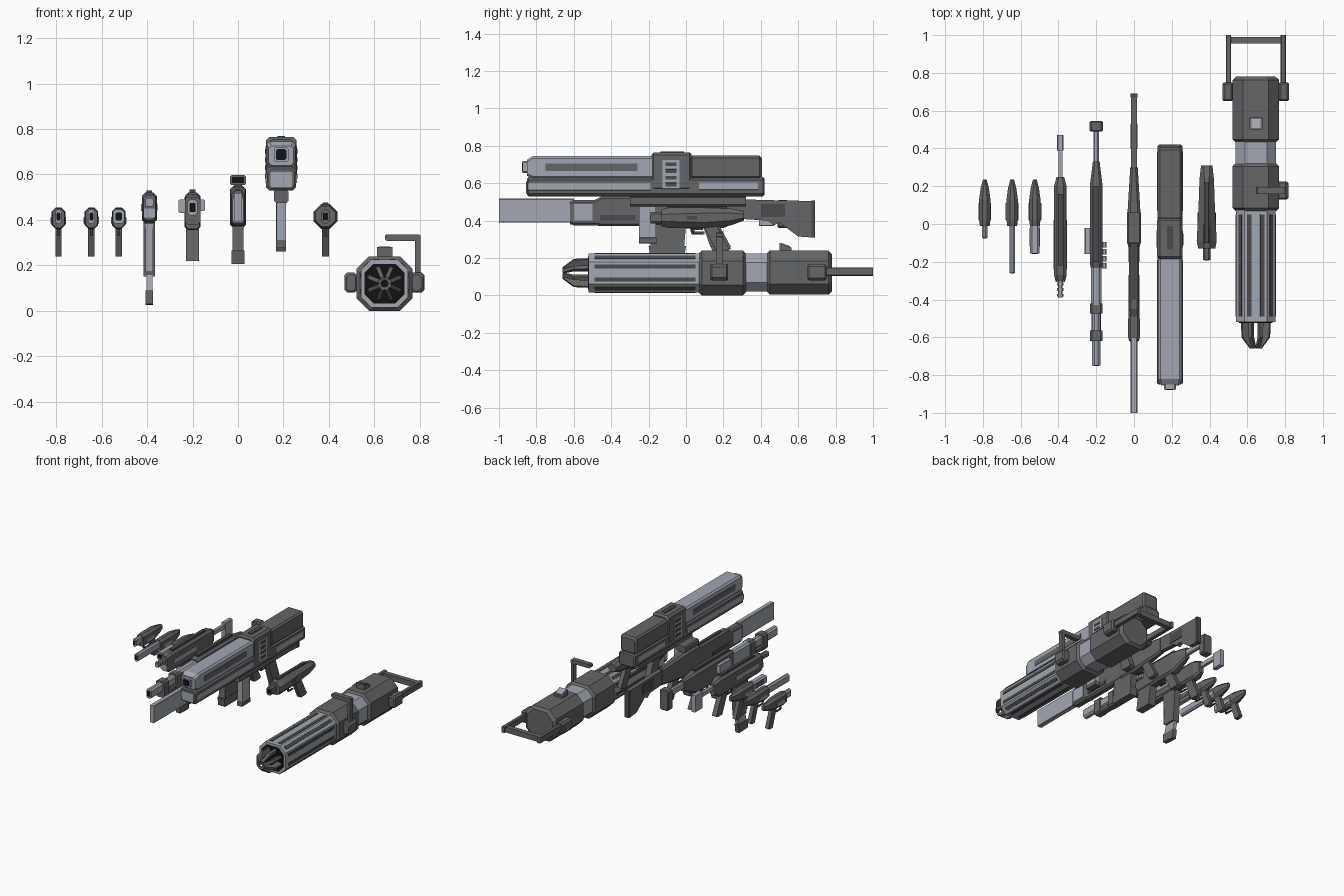
import bpy, bmesh, math
from mathutils import Matrix, Vector


def material(name, c):
    m = bpy.data.materials.new(name)
    m.diffuse_color = (*c, 1)
    return m


DARK = material("gunmetal", (0.13, 0.132, 0.136))
MID = material("dark_trim", (0.07, 0.071, 0.075))
LIGHT = material("light_steel", (0.36, 0.385, 0.44))
BLACK = material("black_bore", (0.006, 0.006, 0.007))


def finish(name, bm, mat):
    bmesh.ops.recalc_face_normals(bm, faces=bm.faces)
    me = bpy.data.meshes.new(name)
    bm.to_mesh(me)
    bm.free()
    me.materials.append(mat)
    ob = bpy.data.objects.new(name, me)
    bpy.context.collection.objects.link(ob)
    return ob


def loft(name, cx, stations, mat):
    """Chamfered rectangles (y, half width, z0, z1, chamfer) joined along y."""
    bm = bmesh.new()
    rings = []
    for y, w, a, b, c in stations:
        c = max(min(c, w * 0.95, (b - a) * 0.48), 0.0005)
        pts = [(-w + c, a), (w - c, a), (w, a + c), (w, b - c),
               (w - c, b), (-w + c, b), (-w, b - c), (-w, a + c)]
        rings.append([bm.verts.new((cx + x, y, z)) for x, z in pts])
    for r, s in zip(rings, rings[1:]):
        for i in range(8):
            bm.faces.new((r[i], r[(i + 1) % 8], s[(i + 1) % 8], s[i]))
    bm.faces.new(rings[0])
    bm.faces.new(rings[-1])
    return finish(name, bm, mat)


def box(name, x, w, y0, y1, z0, z1, mat, c=0.0):
    return loft(name, x, [(y0, w, z0, z1, c), (y1, w, z0, z1, c)], mat)


def hull(name, x, w, y0, y1, z0, z1, c, mat, e=0.012):
    """Long chamfered box with softened ends."""
    return loft(name, x, [(y0, w - e, z0 + e, z1 - e, c), (y0 + e, w, z0, z1, c),
                          (y1 - e, w, z0, z1, c), (y1, w - e, z0 + e, z1 - e, c)], mat)


def profile(name, x, w, pts, mat):
    """Side outline (y, z) extruded across x."""
    bm = bmesh.new()
    f = bm.faces.new([bm.verts.new((x - w, y, z)) for y, z in pts])
    r = bmesh.ops.extrude_face_region(bm, geom=[f])
    bmesh.ops.translate(bm, vec=(2 * w, 0, 0),
                        verts=[v for v in r["geom"] if isinstance(v, bmesh.types.BMVert)])
    return finish(name, bm, mat)


def side_plates(name, x, w, y0, y1, z0, z1, mat):
    for s in (-1, 1):
        box(name, x + s * w, 0.003, y0, y1, z0, z1, mat)


def grip(name, x, w, y, z0, z1, mat=DARK, depth=0.07, lean=0.07):
    profile(name, x, w, [(y, z1), (y + depth, z1), (y + depth + lean, z0 + 0.01),
                         (y + depth + lean - 0.015, z0), (y + lean, z0)], mat)


def trigger(x, y, z):
    profile("trigger_guard", x, 0.006, [(y - 0.07, z), (y - 0.06, z - 0.035), (y, z - 0.035),
            (y, z - 0.028), (y - 0.054, z - 0.028), (y - 0.06, z)], MID)


# Three small pistols with different barrels: x, muzzle y, barrel half width
for x, muzzle, bw in ((-0.79, -0.075, 0.014), (-0.645, -0.26, 0.015), (-0.525, -0.155, 0.025)):
    loft("pistol_body", x, [(-0.01, 0.026, 0.365, 0.45, 0.015), (0.02, 0.03, 0.36, 0.455, 0.018),
         (0.13, 0.03, 0.365, 0.455, 0.018), (0.19, 0.022, 0.38, 0.445, 0.015),
         (0.235, 0.01, 0.395, 0.435, 0.008)], DARK)
    box("pistol_barrel", x, bw, muzzle, 0.0, 0.385, 0.445, LIGHT, 0.01)
    box("pistol_bore", x, bw * 0.6, muzzle - 0.003, muzzle + 0.001, 0.398, 0.432, BLACK, 0.005)
    box("pistol_shroud", x, 0.034, 0.02, 0.11, 0.375, 0.42, LIGHT, 0.01)
    grip("pistol_grip", x, 0.014, 0.09, 0.24, 0.38, depth=0.05, lean=0.05)
    trigger(x, 0.09, 0.365)
    if bw > 0.02:
        box("pistol_band", x, 0.028, -0.12, -0.02, 0.40, 0.43, DARK)

# Submachine gun
X = -0.39
loft("smg_body", X, [(-0.3, 0.026, 0.40, 0.51, 0.012), (-0.27, 0.033, 0.385, 0.52, 0.015),
     (0.2, 0.033, 0.385, 0.52, 0.015), (0.25, 0.02, 0.41, 0.50, 0.012)], DARK)
box("smg_sight_rail", X, 0.012, -0.22, 0.16, 0.515, 0.53, MID)
side_plates("smg_side_panel", X, 0.033, -0.24, 0.02, 0.44, 0.47, LIGHT)
box("smg_front_plate", X, 0.026, -0.306, -0.29, 0.41, 0.45, LIGHT, 0.005)
box("smg_barrel", X, 0.012, -0.39, -0.29, 0.465, 0.49, LIGHT, 0.006)
for i in range(3):
    box("smg_barrel_ring", X, 0.018, -0.385 + i * 0.03, -0.37 + i * 0.03, 0.458, 0.497, LIGHT, 0.008)
profile("smg_magazine_well", X, 0.025, [(-0.13, 0.40), (0.0, 0.40), (-0.02, 0.15), (-0.11, 0.15)], DARK)
box("smg_magazine_face", X, 0.016, -0.134, -0.11, 0.17, 0.39, LIGHT)
profile("smg_magazine", X, 0.013, [(-0.11, 0.16), (-0.02, 0.16), (-0.04, 0.08), (-0.13, 0.08)], LIGHT)
profile("smg_magazine_foot", X, 0.016, [(-0.14, 0.09), (-0.03, 0.09), (-0.04, 0.025), (-0.14, 0.03)], DARK)
grip("smg_grip", X, 0.018, 0.09, 0.24, 0.40)
trigger(X, 0.09, 0.385)
box("smg_stock_rod", X, 0.011, 0.24, 0.40, 0.45, 0.48, LIGHT)
box("smg_butt", X, 0.017, 0.39, 0.47, 0.37, 0.495, LIGHT, 0.005)

# Assault rifle
X = -0.2
loft("rifle_body", X, [(-0.23, 0.03, 0.36, 0.51, 0.012), (-0.2, 0.034, 0.355, 0.52, 0.015),
     (0.2, 0.034, 0.36, 0.52, 0.015), (0.33, 0.018, 0.42, 0.50, 0.01)], DARK)
box("rifle_top_rail", X, 0.014, -0.2, 0.2, 0.515, 0.533, MID)
box("rifle_handguard", X, 0.027, -0.43, -0.22, 0.385, 0.50, LIGHT, 0.012)
box("rifle_barrel", X, 0.022, -0.75, -0.42, 0.42, 0.49, LIGHT, 0.012)
box("rifle_bore", X, 0.014, -0.753, -0.749, 0.435, 0.475, BLACK)
for y in (-0.62, -0.475):
    box("rifle_barrel_clamp", X, 0.034, y, y + 0.055, 0.38, 0.50, DARK, 0.012)
box("rifle_under_barrel", X, 0.026, -0.62, -0.42, 0.38, 0.42, DARK, 0.008)
box("rifle_side_box", X - 0.045, 0.016, -0.16, -0.02, 0.43, 0.49, LIGHT, 0.004)
for i in range(4):
    box("rifle_side_shell", X + 0.043, 0.012, -0.235 + i * 0.037, -0.207 + i * 0.037, 0.44, 0.49, LIGHT, 0.006)
profile("rifle_magazine", X, 0.028, [(-0.16, 0.37), (-0.03, 0.37), (-0.05, 0.22), (-0.18, 0.22)], DARK)
grip("rifle_grip", X, 0.02, 0.1, 0.24, 0.38)
trigger(X, 0.1, 0.36)
box("rifle_stock_tube", X, 0.014, 0.32, 0.5, 0.44, 0.485, LIGHT, 0.006)
hull("rifle_butt", X, 0.036, 0.49, 0.545, 0.36, 0.51, 0.01, DARK, 0.006)

# Long sniper rifle
X = 0.0
box("sniper_barrel", X, 0.018, -1.0, -0.6, 0.39, 0.518, LIGHT, 0.004)
box("sniper_bore", X, 0.01, -1.0, -0.997, 0.43, 0.49, BLACK)
loft("sniper_handguard", X, [(-0.62, 0.026, 0.385, 0.50, 0.01), (-0.6, 0.03, 0.375, 0.51, 0.012),
     (-0.49, 0.03, 0.375, 0.51, 0.012), (-0.45, 0.027, 0.37, 0.53, 0.012),
     (-0.1, 0.027, 0.37, 0.53, 0.012)], DARK)
box("sniper_front_plate", X, 0.022, -0.626, -0.61, 0.39, 0.495, LIGHT)
side_plates("sniper_front_panel", X, 0.030, -0.6, -0.5, 0.40, 0.49, LIGHT)
side_plates("sniper_slot", X, 0.027, -0.46, -0.27, 0.40, 0.43, MID)
box("sniper_top_slot", X, 0.011, -0.4, -0.1, 0.525, 0.537, MID)
loft("sniper_receiver", X, [(-0.12, 0.03, 0.37, 0.54, 0.012), (-0.1, 0.036, 0.365, 0.55, 0.015),
     (0.03, 0.036, 0.365, 0.55, 0.015), (0.3, 0.02, 0.40, 0.52, 0.012)], DARK)
box("sniper_scope", X, 0.036, -0.1, 0.06, 0.553, 0.597, DARK, 0.008)
box("sniper_scope_lens", X, 0.026, -0.104, -0.1, 0.562, 0.588, BLACK)
box("sniper_scope_mount", X, 0.018, -0.07, 0.03, 0.54, 0.557, MID)
profile("sniper_magazine", X, 0.025, [(-0.18, 0.38), (0.0, 0.38), (-0.01, 0.26), (-0.19, 0.26)], DARK)
profile("sniper_magazine_foot", X, 0.028, [(-0.2, 0.265), (0.0, 0.265), (-0.01, 0.205), (-0.19, 0.205)], DARK)
grip("sniper_grip", X, 0.018, 0.1, 0.25, 0.39)
trigger(X, 0.1, 0.37)
profile("sniper_stock", X, 0.016, [(0.28, 0.515), (0.42, 0.51), (0.67, 0.505), (0.67, 0.31), (0.6, 0.315),
        (0.5, 0.39), (0.47, 0.375), (0.44, 0.40), (0.28, 0.41)], DARK)
box("sniper_butt_pad", X, 0.018, 0.67, 0.69, 0.31, 0.508, MID)
side_plates("sniper_stock_panel", X, 0.016, 0.40, 0.53, 0.42, 0.49, MID)

# Heavy launcher
X = 0.19
loft("launcher_front_shell", X, [(-0.85, 0.055, 0.64, 0.725, 0.012), (-0.82, 0.063, 0.625, 0.745, 0.012),
     (-0.18, 0.063, 0.625, 0.745, 0.012)], LIGHT)
side_plates("launcher_groove", X, 0.063, -0.75, -0.26, 0.665, 0.705, DARK)
box("launcher_muzzle", X, 0.032, -0.875, -0.84, 0.655, 0.72, LIGHT, 0.008)
box("launcher_bore", X, 0.023, -0.878, -0.874, 0.664, 0.711, BLACK, 0.006)
hull("launcher_centre_block", X, 0.067, -0.185, 0.03, 0.56, 0.765, 0.014, DARK)
side_plates("launcher_vent_frame", X, 0.067, -0.125, -0.035, 0.57, 0.725, LIGHT)
for i in range(4):
    side_plates("launcher_vent_slot", X, 0.069, -0.11, -0.05, 0.583 + i * 0.036, 0.603 + i * 0.036, MID)
box("launcher_top_slot", X, 0.016, -0.135, -0.01, 0.762, 0.77, MID)
hull("launcher_rear_shell", X, 0.065, 0.02, 0.405, 0.625, 0.747, 0.012, DARK)
hull("launcher_lower_rail", X, 0.066, -0.85, 0.42, 0.53, 0.632, 0.014, DARK, 0.008)
side_plates("launcher_front_stripe", X, 0.066, -0.845, -0.19, 0.562, 0.602, LIGHT)
side_plates("launcher_rear_stripe", X, 0.066, 0.07, 0.385, 0.565, 0.605, LIGHT)
box("launcher_front_plate", X, 0.048, -0.856, -0.845, 0.545, 0.61, LIGHT, 0.004)
box("launcher_underside", X, 0.032, -0.3, 0.32, 0.475, 0.535, DARK, 0.01)
box("launcher_foregrip", X, 0.021, -0.25, -0.16, 0.30, 0.49, LIGHT, 0.004)
box("launcher_foregrip_foot", X, 0.022, -0.252, -0.158, 0.277, 0.312, DARK, 0.004)
grip("launcher_grip", X, 0.022, 0.05, 0.26, 0.49, depth=0.08, lean=0.08)
trigger(X, 0.05, 0.48)

# Wide blaster
X = 0.385
loft("blaster_body", X, [(-0.13, 0.045, 0.37, 0.46, 0.028), (-0.09, 0.053, 0.36, 0.47, 0.035),
     (0.1, 0.043, 0.36, 0.47, 0.03), (0.24, 0.038, 0.375, 0.465, 0.025), (0.31, 0.03, 0.40, 0.45, 0.015)], DARK)
box("blaster_barrel", X, 0.019, -0.19, -0.12, 0.385, 0.445, DARK, 0.01)
box("blaster_bore", X, 0.012, -0.193, -0.189, 0.40, 0.43, BLACK)
box("blaster_top_ridge", X, 0.014, -0.1, 0.22, 0.46, 0.477, MID, 0.004)
side_plates("blaster_side_panel", X, 0.045, -0.08, 0.06, 0.405, 0.425, MID)
grip("blaster_grip", X, 0.015, 0.09, 0.24, 0.38)
trigger(X, 0.09, 0.362)

# Rotary cannon
X, Z = 0.645, 0.12
hull("cannon_rear_housing", X, 0.123, 0.43, 0.78, 0.005, 0.24, 0.055, DARK, 0.018)
box("cannon_collar", X, 0.108, 0.30, 0.45, 0.02, 0.225, LIGHT, 0.05)
hull("cannon_front_housing", X, 0.123, 0.07, 0.32, 0.0, 0.24, 0.055, DARK, 0.015)
box("cannon_barrel_cage", X, 0.104, -0.52, 0.08, 0.015, 0.225, LIGHT, 0.045)
for s in (-1, 1):
    for o in (-0.035, 0.035):
        box("cannon_side_slot", X + s * 0.104, 0.003, -0.49, 0.05, Z + o - 0.011, Z + o + 0.011, MID)
        box("cannon_cap_slot", X + o, 0.012, -0.49, 0.05, Z + s * 0.105 - 0.003, Z + s * 0.105 + 0.003, MID)
    for t in (-1, 1):
        p = box("cannon_corner_slot", 0, 0.012, -0.49, 0.05, -0.003, 0.003, MID)
        p.matrix_world = (Matrix.Translation((X + s * 0.0815, 0, Z + t * 0.0825))
                          @ Matrix.Rotation(s * t * math.pi / 4, 4, 'Y'))
box("cannon_muzzle_face", X, 0.088, -0.524, -0.518, 0.033, 0.207, BLACK, 0.04)
for k in range(8):
    p = profile("cannon_prong", 0, 0.009, [(-0.52, 0.045), (-0.52, 0.082), (-0.6, 0.078),
                (-0.66, 0.03), (-0.655, 0.015), (-0.6, 0.045)], DARK)
    p.matrix_world = Matrix.Translation((X, 0, Z)) @ Matrix.Rotation((k + 0.5) * math.pi / 4, 4, 'Y')
# Rear carrying loop
for s in (-1, 1):
    hull("cannon_loop_pivot", X + s * 0.148, 0.028, 0.65, 0.75, 0.08, 0.168, 0.012, DARK, 0.008)
    box("cannon_loop_arm", X + s * 0.145, 0.014, 0.69, 1.0, 0.105, 0.15, DARK, 0.004)
box("cannon_loop_bar", X, 0.15, 0.955, 0.99, 0.108, 0.147, DARK, 0.008)
# Side handle
hull("cannon_handle_pivot", X + 0.14, 0.032, 0.13, 0.225, 0.08, 0.168, 0.015, DARK, 0.008)
box("cannon_handle_arm", X + 0.145, 0.012, 0.16, 0.195, 0.15, 0.335, DARK, 0.003)
box("cannon_handle_bar", X + 0.08, 0.078, 0.16, 0.195, 0.308, 0.336, DARK, 0.006)
# Top sight
profile("cannon_sight", X, 0.034, [(0.5, 0.235), (0.5, 0.28), (0.565, 0.255), (0.565, 0.235)], DARK)
profile("cannon_sight_plate", X, 0.024, [(0.508, 0.278), (0.508, 0.282), (0.557, 0.263), (0.557, 0.258)], LIGHT)
